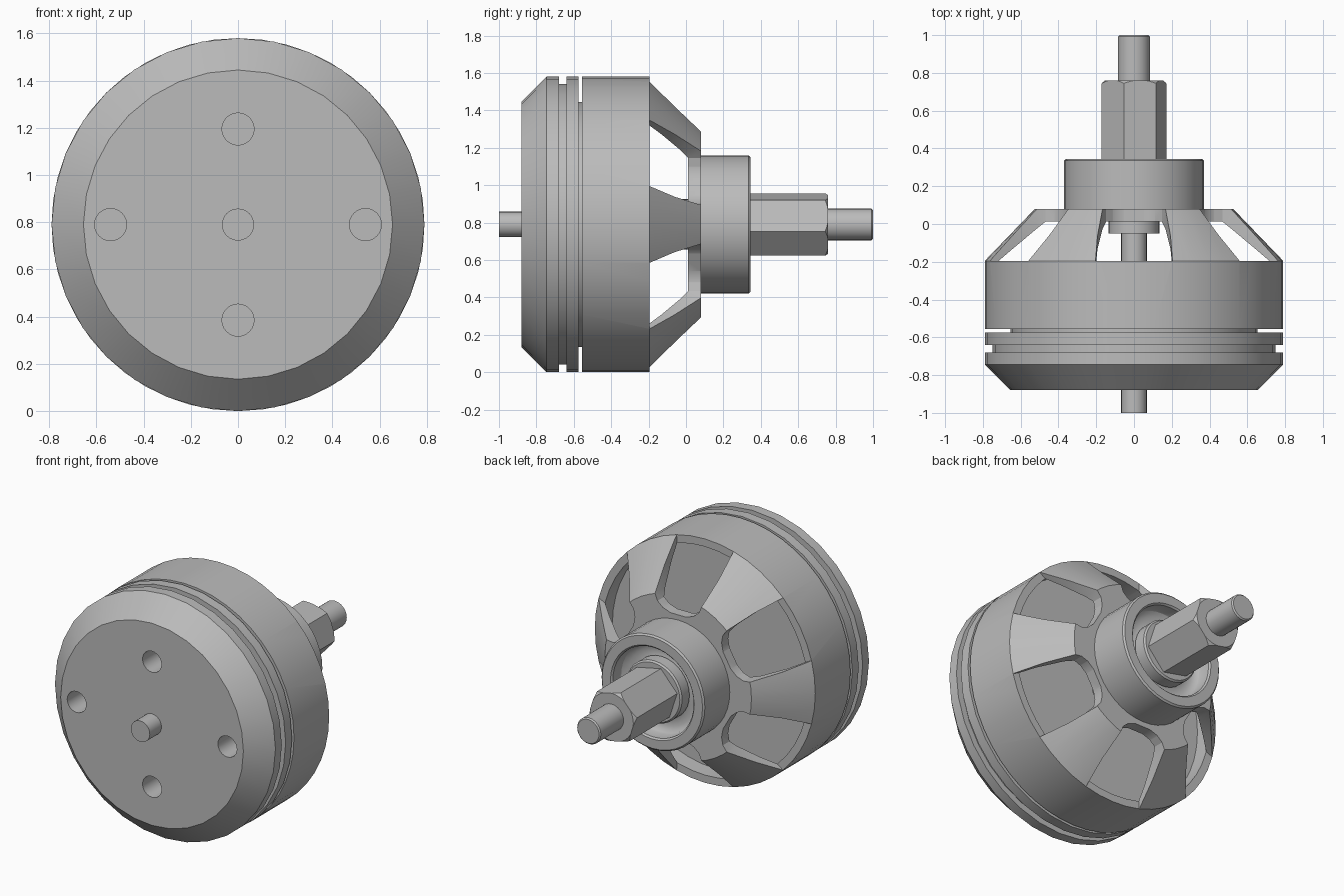
import bpy, bmesh, math
from mathutils import Matrix, Vector

cube = bpy.data.objects.get("Cube")
if cube:
    bpy.data.objects.remove(cube, do_unlink=True)

AXIS_Z = 0.79
GREY = (0.5, 0.5, 0.5, 1)

metal = bpy.data.materials.new("grey metal")
metal.use_nodes = True
metal.diffuse_color = GREY
metal.node_tree.nodes["Principled BSDF"].inputs["Base Color"].default_value = GREY


def finish(name, bm):
    """Turn a bmesh into a named object."""
    bmesh.ops.remove_doubles(bm, verts=bm.verts, dist=0.0005)
    bmesh.ops.recalc_face_normals(bm, faces=bm.faces)
    mesh = bpy.data.meshes.new(name)
    bm.to_mesh(mesh)
    bm.free()
    obj = bpy.data.objects.new(name, mesh)
    obj.location.z = AXIS_Z
    mesh.materials.append(metal)
    bpy.context.collection.objects.link(obj)
    return obj


def lathe(name, profile, sides=32, closed=False):
    """Revolve (radius, y) points around the motor axis."""
    bm = bmesh.new()
    verts = [bm.verts.new((0, y, r)) for r, y in profile]
    edges = [bm.edges.new(pair) for pair in zip(verts, verts[1:])]
    if closed:
        edges.append(bm.edges.new((verts[-1], verts[0])))
    bmesh.ops.spin(bm, geom=verts + edges, cent=(0, 0, 0), axis=(0, 1, 0),
                   angle=math.tau, steps=sides, use_merge=True)
    return finish(name, bm)


def rod(name, radius, start, end, sides=24, bevel=0.0):
    b = bevel
    return lathe(name, [(0, start), (radius, start), (radius, end - b),
                        (radius - b, end), (0, end)], sides)


def add_prism(bm, outline, start, end):
    """Extrude an (x, z) outline along y."""
    face = bm.faces.new([bm.verts.new((x, start, z)) for x, z in outline])
    new = bmesh.ops.extrude_face_region(bm, geom=[face])["geom"]
    bmesh.ops.translate(bm, vec=(0, end - start, 0),
                        verts=[v for v in new if isinstance(v, bmesh.types.BMVert)])


def ring(radius, sides, phase=0.0, cx=0.0, cz=0.0):
    angles = [phase + math.tau * i / sides for i in range(sides)]
    return [(cx + radius * math.cos(a), cz + radius * math.sin(a)) for a in angles]


def combine(obj, cutter, operation="DIFFERENCE"):
    """Apply a boolean and discard the helper."""
    cutter.hide_render = True
    mod = obj.modifiers.new("cut", "BOOLEAN")
    mod.object = cutter
    mod.operation = operation
    mod.solver = "EXACT"
    bpy.ops.object.select_all(action="DESELECT")
    bpy.context.view_layer.objects.active = obj
    obj.select_set(True)
    bpy.ops.object.modifier_apply(modifier=mod.name)
    bpy.data.objects.remove(cutter, do_unlink=True)


# Front cap with chamfer, groove and narrow neck
cap = lathe("front_cap", [(0, -.88), (.655, -.88), (.79, -.745), (.79, -.68),
                          (.75, -.68), (.75, -.64), (.79, -.64), (.79, -.575),
                          (.655, -.575), (.655, -.5), (0, -.5)])
bm = bmesh.new()
for cx, cz in ((.54, 0), (-.54, 0), (0, .405), (0, -.405)):
    add_prism(bm, ring(.068, 24, 0, cx, cz), -1, -.62)
combine(cap, finish("mounting_hole_cutter", bm))

# Inner core seen through the windows
core = lathe("inner_core", [(0, -.55), (.738, -.55), (.738, -.3), (0, -.3)], 48)

# Rear bell: hollow drum, sloping shoulder and flat back plate
bell = lathe("rear_bell", [(.74, -.555), (.79, -.555), (.79, -.195), (.525, .08),
                           (.05, .08), (.05, .012), (.48, .012), (.74, -.195)],
             48, closed=True)

# Six rounded windows leave six spokes
half = [(.23, .9), (.204, .765), (.193, .63), (.167, .5), (.148, .455),
        (.11, .422), (.055, .403)]
outline = half + [(-w, u) for w, u in reversed(half)]
bm = bmesh.new()
for i in range(6):
    turn = Matrix.Rotation(math.tau * i / 6, 2)
    add_prism(bm, [turn @ Vector(p) for p in outline], -.195, .2)
combine(bell, finish("window_cutter", bm))

# Hub ring, with a rounded channel around the raised centre
channel = [(.225 + .065 * math.cos(a), .27 - .035 * math.sin(a))
           for a in [math.pi * i / 8 for i in range(9)]]
hub = lathe("rear_hub", [(0, .075), (.37, .075), (.37, .335), (.36, .345),
                         (.3, .345), (.29, .335)] + channel +
            [(.16, .31), (0, .31)], 40)
collar = lathe("nut_collar", [(0, .25), (.2, .25), (.2, .325), (.19, .335),
                              (0, .335)], 32)

# Hexagonal nut with a conically chamfered end
bm = bmesh.new()
add_prism(bm, ring(.175, 6, math.radians(-12)), .3, .76)
nut = finish("hex_nut", bm)
combine(nut, lathe("nut_chamfer", [(0, .25), (.2, .25), (.2, .725), (.148, .765),
                                   (0, .765)], 48), "INTERSECT")

# Shafts
front_shaft = rod("front_shaft", .068, -1, .02)
shaft_collar = rod("shaft_collar", .135, -.05, .03, 32)
rear_shaft = rod("rear_shaft", .085, .74, 1, 24, .008)

# Smooth shading with crisp edges
bpy.ops.object.select_all(action="DESELECT")
for part in (cap, core, bell, hub, collar, nut, front_shaft, shaft_collar, rear_shaft):
    part.select_set(True)
bpy.context.view_layer.objects.active = cap
bpy.ops.object.shade_smooth_by_angle(angle=math.radians(25))
